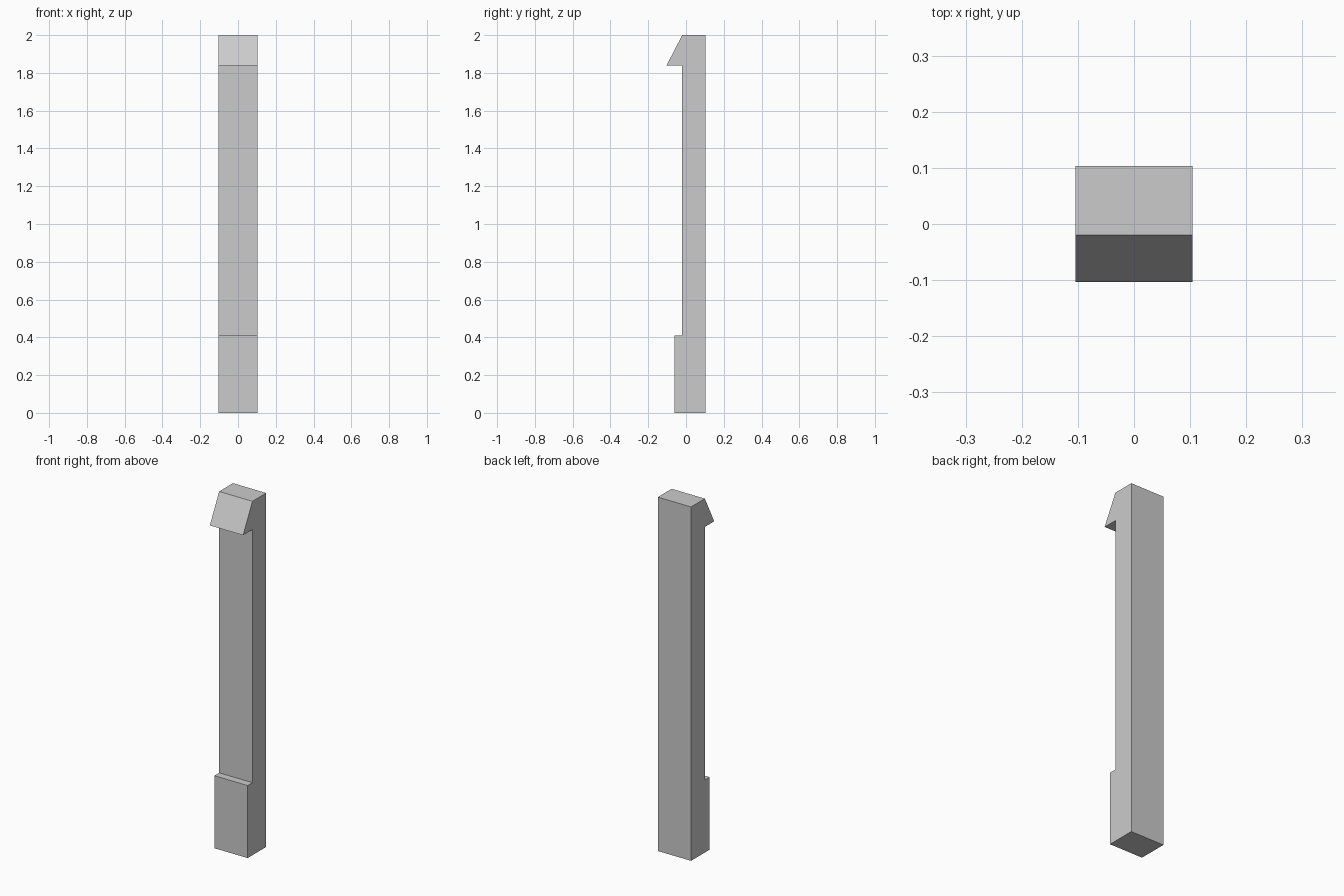
import bpy
import bmesh

cube = bpy.data.objects.get("Cube")
if cube:
    bpy.data.objects.remove(cube, do_unlink=True)

grey = bpy.data.materials.new("light_grey")
grey.use_nodes = True
colour = (0.6, 0.6, 0.6, 1)
grey.diffuse_color = colour
grey.node_tree.nodes["Principled BSDF"].inputs["Base Color"].default_value = colour

HALF_WIDTH = 0.104
BACK, SHAFT, FOOT, HOOK = 0.103, -0.02, -0.062, -0.103
FOOT_TOP, HOOK_BOTTOM, TOP = 0.41, 1.84, 2.0

# Side outline of the clip: foot block, slim shaft and barbed hook
outline = [
    (BACK, 0), (BACK, TOP), (SHAFT, TOP), (HOOK, HOOK_BOTTOM),
    (SHAFT, HOOK_BOTTOM), (SHAFT, FOOT_TOP), (FOOT, FOOT_TOP), (FOOT, 0),
]

# Extrude the outline across the width
bm = bmesh.new()
side = bm.faces.new([bm.verts.new((-HALF_WIDTH, y, z)) for y, z in outline])
extruded = bmesh.ops.extrude_face_region(bm, geom=[side], use_keep_orig=True)
moved = [v for v in extruded["geom"] if isinstance(v, bmesh.types.BMVert)]
bmesh.ops.translate(bm, verts=moved, vec=(2 * HALF_WIDTH, 0, 0))
bmesh.ops.recalc_face_normals(bm, faces=bm.faces)

mesh = bpy.data.meshes.new("snap_clip")
bm.to_mesh(mesh)
bm.free()
mesh.materials.append(grey)
clip = bpy.data.objects.new("snap_clip", mesh)
bpy.context.collection.objects.link(clip)
